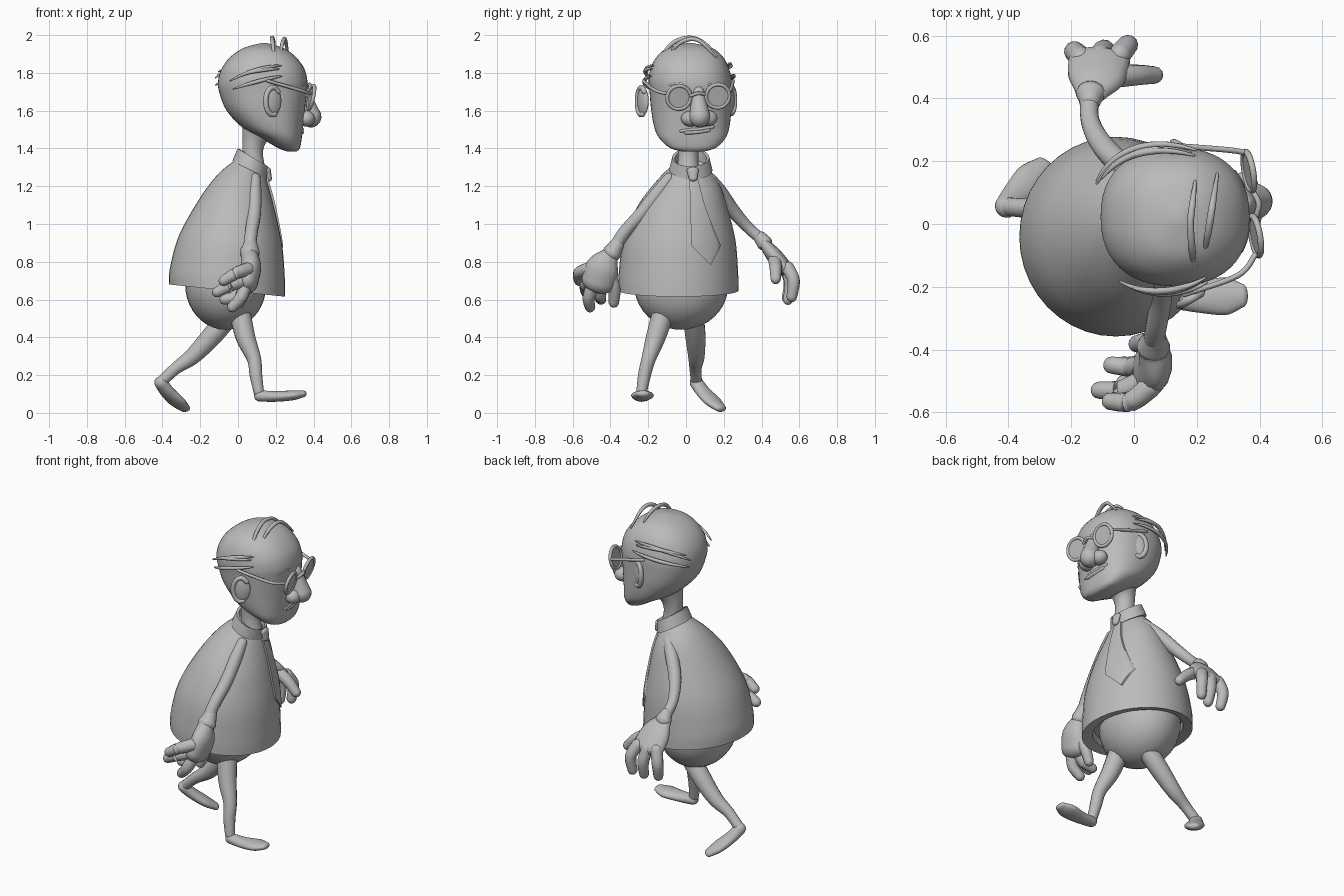
import bpy, bmesh
from math import sin, cos, pi, radians, copysign
from mathutils import Vector
from mathutils.bvhtree import BVHTree

if "Cube" in bpy.data.objects:
    bpy.data.objects.remove(bpy.data.objects["Cube"], do_unlink=True)

clay = bpy.data.materials.new("plain_grey")
clay.use_nodes = True
clay.diffuse_color = (0.5, 0.5, 0.5, 1)
clay.node_tree.nodes["Principled BSDF"].inputs["Base Color"].default_value = (0.5, 0.5, 0.5, 1)


def finish(obj, name, angle=55):
    obj.name = name
    obj.data.materials.append(clay)
    bpy.ops.object.select_all(action='DESELECT')
    obj.select_set(True)
    bpy.context.view_layer.objects.active = obj
    bpy.ops.object.shade_smooth_by_angle(angle=radians(angle))
    return obj


def skin(name, rings):
    """Join equal rings of points into one closed surface."""
    bm = bmesh.new()
    vs = [[bm.verts.new(p) for p in r] for r in rings]
    n = len(rings[0])
    for a, b in zip(vs, vs[1:]):
        for i in range(n):
            j = (i + 1) % n
            bm.faces.new((a[i], a[j], b[j], b[i]))
    bm.faces.new(vs[0])
    bm.faces.new(vs[-1])
    bmesh.ops.recalc_face_normals(bm, faces=bm.faces)
    me = bpy.data.meshes.new(name)
    bm.to_mesh(me)
    bm.free()
    obj = bpy.data.objects.new(name, me)
    bpy.context.collection.objects.link(obj)
    return finish(obj, name)


def spline(rows, n=6):
    """Smooth interpolation through rows of numbers."""
    rows = [list(r) for r in rows]
    out = []
    for i in range(len(rows) - 1):
        quad = rows[max(i - 1, 0)], rows[i], rows[i + 1], rows[min(i + 2, len(rows) - 1)]
        for k in range(n):
            t = k / n
            out.append([b + t * (c - a) / 2 + t * t * (a - 2.5 * b + 2 * c - d / 2)
                        + t ** 3 * (1.5 * (b - c) + (d - a) / 2) for a, b, c, d in zip(*quad)])
    return out + [rows[-1]]


def loft(name, rows, power=2.0, n=40):
    """Rows: back x, back z, front x, front z, centre y, half width."""
    def sq(v):
        return copysign(abs(v) ** (2 / power), v)
    rings = []
    for xb, zb, xf, zf, cy, ry in rows:
        ring = []
        for i in range(n):
            a = 2 * pi * i / n
            u, v = sq(cos(a)), sq(sin(a))
            ring.append(((xb + xf + u * (xf - xb)) / 2, cy + ry * v, (zb + zf + u * (zf - zb)) / 2))
        rings.append(ring)
    return skin(name, rings)


def tube(name, rows, up=(0, 0, 1), n=14):
    """Round-ended limb. Rows: x, y, z, half width, optional half height."""
    rows = spline([r if len(r) == 5 else (*r, r[3]) for r in rows])
    pts = [Vector(r[:3]) for r in rows]
    last = len(pts) - 1
    rings = []

    def ring(i, scale, shift):
        d = (pts[min(i + 1, last)] - pts[max(i - 1, 0)]).normalized()
        side = d.cross(Vector(up)).normalized()
        top = side.cross(d)
        w, h = rows[i][3:]
        c = pts[i] + d * shift * min(w, h)
        rings.append([c + scale * (side * w * cos(2 * pi * k / n) + top * h * sin(2 * pi * k / n))
                      for k in range(n)])
    angles = [radians(a) for a in (22, 45, 65, 83)]
    for a in reversed(angles):
        ring(0, cos(a), -sin(a))
    for i in range(last + 1):
        ring(i, 1, 0)
    for a in angles:
        ring(last, cos(a), sin(a))
    return skin(name, rings)


def ball(name, loc, size, turn=0):
    bpy.ops.mesh.primitive_uv_sphere_add(segments=32, ring_count=20, location=loc, rotation=(0, 0, turn))
    o = bpy.context.object
    o.scale = size
    return finish(o, name)


def tree(obj):
    return BVHTree.FromPolygons([v.co for v in obj.data.vertices],
                                [p.vertices[:] for p in obj.data.polygons])


# Torso: shirt with a thick flat hem, hips, neck and collar
shirt = loft("shirt", [(-.30, .73, .18, .67, -.035, .26), (-.305, .69, .19, .63, -.035, .265)] + spline([
    (-.365, .68, .25, .615, -.04, .318), (-.36, .77, .248, .71, -.04, .316),
    (-.31, .945, .235, .88, -.035, .297), (-.20, 1.14, .205, 1.03, -.02, .24),
    (-.105, 1.265, .175, 1.15, .005, .172), (-.02, 1.335, .145, 1.25, .015, .1)]))
ball("hips", (-.065, -.025, .68), (.215, .25, .24))
tube("neck", [(.09, .01, 1.27, .06), (.078, .012, 1.37, .054), (.087, .015, 1.45, .066),
              (.12, .02, 1.53, .11)], up=(1, 0, 0), n=24)
loft("collar", [(-.03, 1.335, .15, 1.235, .025, .115), (-.002, 1.4, .158, 1.305, .025, .098),
                (.012, 1.395, .145, 1.3, .025, .083), (.005, 1.34, .13, 1.25, .025, .085)])

# Tie: a knot and a blade laid on the shirt front
tube("tie_knot", [(.158, .035, 1.285, .032, .016), (.166, .038, 1.24, .022, .014)], up=(1, 0, 0))
shirt_tree = tree(shirt)
blade = []
for z, y0, y1 in spline([(1.245, .018, .062), (1.1, .022, .1), (.98, .026, .145), (.885, .03, .185)], 5) + [
        [.835, .08, .158], [.785, .128, .133]]:
    row = []
    for k in range(9):
        y = y0 + (y1 - y0) * k / 8
        hit = shirt_tree.ray_cast(Vector((1, y, z)), Vector((-1, 0, 0)))[0]
        row.append(Vector((hit.x if hit else .15, y, z)))
    out = Vector((.012, 0, 0))
    blade.append([p + out for p in row] + [p - out for p in reversed(row)])
skin("tie_blade", blade)

# Head with a broad, square jaw
head = loft("head", spline([(.26, 1.384, .312, 1.384, .037, .06), (.21, 1.403, .328, 1.403, .036, .122),
    (.13, 1.45, .337, 1.45, .034, .172), (.03, 1.505, .343, 1.505, .031, .197),
    (-.06, 1.6, .353, 1.6, .028, .212), (-.1, 1.7, .365, 1.7, .025, .218),
    (-.105, 1.76, .367, 1.76, .022, .22), (-.085, 1.825, .35, 1.825, .02, .207),
    (-.04, 1.885, .305, 1.885, .02, .175), (.03, 1.932, .24, 1.932, .02, .118),
    (.12, 1.957, .155, 1.957, .02, .02)], 5), power=2.3, n=48)
head_tree = tree(head)
core = Vector((.13, .02, 1.72))


def on_head(p, lift):
    d = (Vector(p) - core).normalized()
    return head_tree.ray_cast(core, d)[0] + d * lift


def strand(name, a, b):
    """A tapering lock along the side of the head, springing free at its back end."""
    rows = []
    for k in range(7):
        t = k / 6
        p = on_head(Vector(a).lerp(Vector(b), t), .004 + .03 * (1 - t) ** 2 + .012 * sin(pi * t))
        rows.append((*p, .011 * (.35 + .65 * sin(pi * t))))
    tube(name, rows, up=(.3, .2, 1), n=8)


# Hair: two locks over the crown, three at each temple
tube("back_crown_lock", [(.19, -.15, 1.86, .005), (.185, -.08, 1.95, .011), (.18, .0, 1.985, .011),
                         (.187, .07, 1.975, .01), (.195, .135, 1.93, .005)], n=8)
tube("front_crown_lock", [(.222, -.1, 1.885, .005), (.236, -.03, 1.96, .011), (.25, .06, 1.975, .011),
                          (.266, .16, 1.885, .005)], n=8)
for i, (xa, za, xb, zb) in enumerate([(-.03, 1.755, .235, 1.85), (.02, 1.775, .22, 1.825),
                                      (-.01, 1.715, .235, 1.785)]):
    strand("right_side_lock_%d" % i, (xa, -.17, za), (xb, -.19, zb))
    strand("left_side_lock_%d" % i, (xa - .09, .13, za + .02), (xb - .04, .23, zb))

# Nose, mouth and brows
tube("nose", [(.352, .067, 1.70, .03), (.365, .068, 1.64, .042), (.385, .072, 1.568, .057)], up=(1, 0, 0), n=24)
ball("right_nostril", (.362, .024, 1.558), (.045, .05, .042))
ball("left_nostril", (.352, .116, 1.56), (.045, .05, .042))


def face_line(name, pts, r):
    tube(name, [(*on_head((.35, y, z), -.003), r) for y, z in pts], n=8)


face_line("upper_lip", [(-.028, 1.476), (.02, 1.488), (.07, 1.49), (.12, 1.489), (.16, 1.484)], .009)
face_line("lower_lip", [(.0, 1.47), (.06, 1.474), (.13, 1.473)], .011)
face_line("right_brow", [(-.09, 1.735), (-.05, 1.744), (-.015, 1.74)], .006)
face_line("left_brow", [(.12, 1.738), (.155, 1.744), (.19, 1.736)], .006)

# Spectacles: rims, lenses, bridge and side arms
aim = Vector((1, .17, -.22)).to_track_quat('Z', 'Y').to_euler()
for side, loc in (("right", (.388, -.038, 1.67)), ("left", (.366, .168, 1.677))):
    bpy.ops.mesh.primitive_torus_add(location=loc, major_radius=.063, minor_radius=.01,
                                     major_segments=32, minor_segments=10, rotation=aim)
    finish(bpy.context.object, side + "_rim")
    bpy.ops.mesh.primitive_cylinder_add(vertices=32, radius=.063, depth=.008, location=loc, rotation=aim)
    finish(bpy.context.object, side + "_lens")
tube("spectacle_bridge", [(.39, .027, 1.68, .009), (.398, .065, 1.692, .009), (.378, .105, 1.685, .009)], n=8)
tube("right_side_arm", [(.385, -.1, 1.69, .009), (.33, -.165, 1.708, .009), (.16, -.224, 1.757, .009)], n=8)
tube("left_side_arm", [(.355, .228, 1.69, .009), (.29, .237, 1.71, .009), (.12, .25, 1.757, .009)], n=8)

# Ears: flaps that flare out toward the back, each with a curled rim
for side, base, s in (("right", Vector((.185, -.228, 1.65)), -1), ("left", Vector((.165, .228, 1.655)), 1)):
    turn = -s * radians(30)
    ball(side + "_ear", base, (.05, .02, .076), turn)
    rim = []
    for k in range(9):
        a = radians(45 + k * 30)
        p = base + Vector((cos(turn), sin(turn), 0)) * .044 * cos(a)
        rim.append((p.x, p.y + s * .008, p.z + .072 * sin(a), .014))
    tube(side + "_ear_rim", rim, up=(0, 1, 0), n=10)

# Arms with flared cuffs
side_up = (1, 0, 0)
tube("right_arm", [(.09, -.09, 1.24, .03), (.087, -.155, 1.155, .038), (.085, -.24, 1.05, .036),
                   (.07, -.33, .95, .034), (.06, -.385, .86, .034)], up=side_up)
tube("left_arm", [(.03, .13, 1.24, .03), (-.03, .18, 1.17, .038), (-.1, .25, 1.07, .036),
                  (-.14, .33, .98, .03), (-.14, .41, .91, .03)], up=side_up)
tube("right_cuff", [(.066, -.365, .89, .038), (.062, -.39, .85, .05, .054)], up=side_up)
tube("left_cuff", [(-.14, .395, .925, .036), (-.138, .415, .9, .042, .048)], up=side_up)

# Hands: a broad flattened palm and jointed digits
tube("right_palm", [(.06, -.4, .84, .045, .045), (.068, -.44, .77, .088, .055),
                    (.05, -.465, .69, .09, .056)], up=side_up)
tube("left_palm", [(-.135, .42, .89, .03, .055), (-.12, .465, .835, .042, .092),
                   (-.11, .525, .765, .04, .1)], up=side_up)
digits = {
    "right_thumb": [(.06, -.41, .74), (.04, -.38, .66), (.01, -.382, .585)],
    "right_finger_1": [(.05, -.52, .76), (-.01, -.565, .74), (-.075, -.565, .7)],
    "right_finger_2": [(.03, -.5, .7), (-.04, -.53, .675), (-.11, -.53, .64)],
    "right_finger_3": [(.04, -.49, .68), (.015, -.515, .61), (-.03, -.508, .56)],
    "right_finger_4": [(.03, -.45, .68), (-.01, -.455, .62), (-.07, -.45, .6)],
    "left_thumb": [(-.06, .47, .81), (.01, .475, .765), (.065, .475, .71)],
    "left_finger_1": [(-.045, .54, .765), (-.02, .57, .7), (-.025, .56, .615)],
    "left_finger_2": [(-.11, .535, .76), (-.095, .555, .68), (-.09, .54, .6)],
    "left_finger_3": [(-.17, .53, .765), (-.19, .55, .69), (-.185, .535, .61)],
}
for name, path in digits.items():
    tube(name, [(*p, r) for p, r in zip(path, (.036, .033, .028))], up=(.9, .1, .4), n=12)

# Legs and tapering shoes in mid-stride
tube("right_leg", [(.01, -.12, .53, .058), (.04, -.16, .4, .052), (.085, -.198, .285, .038),
                   (.095, -.22, .2, .034), (.11, -.235, .11, .028)], up=side_up)
tube("left_leg", [(-.06, .04, .5, .056), (-.14, .05, .405, .054), (-.24, .055, .3, .044),
                  (-.33, .05, .235, .032), (-.4, .055, .17, .03)], up=(0, 1, 0))
tube("right_shoe", [(.115, -.235, .09, .033, .03), (.2, -.235, .087, .047, .028),
                    (.29, -.23, .093, .06, .026), (.345, -.228, .101, .038, .018)], n=20)
tube("left_shoe", [(-.408, .055, .16, .037, .034), (-.375, .09, .113, .047, .031),
                   (-.325, .14, .062, .057, .028), (-.283, .182, .025, .038, .02)], n=20)
